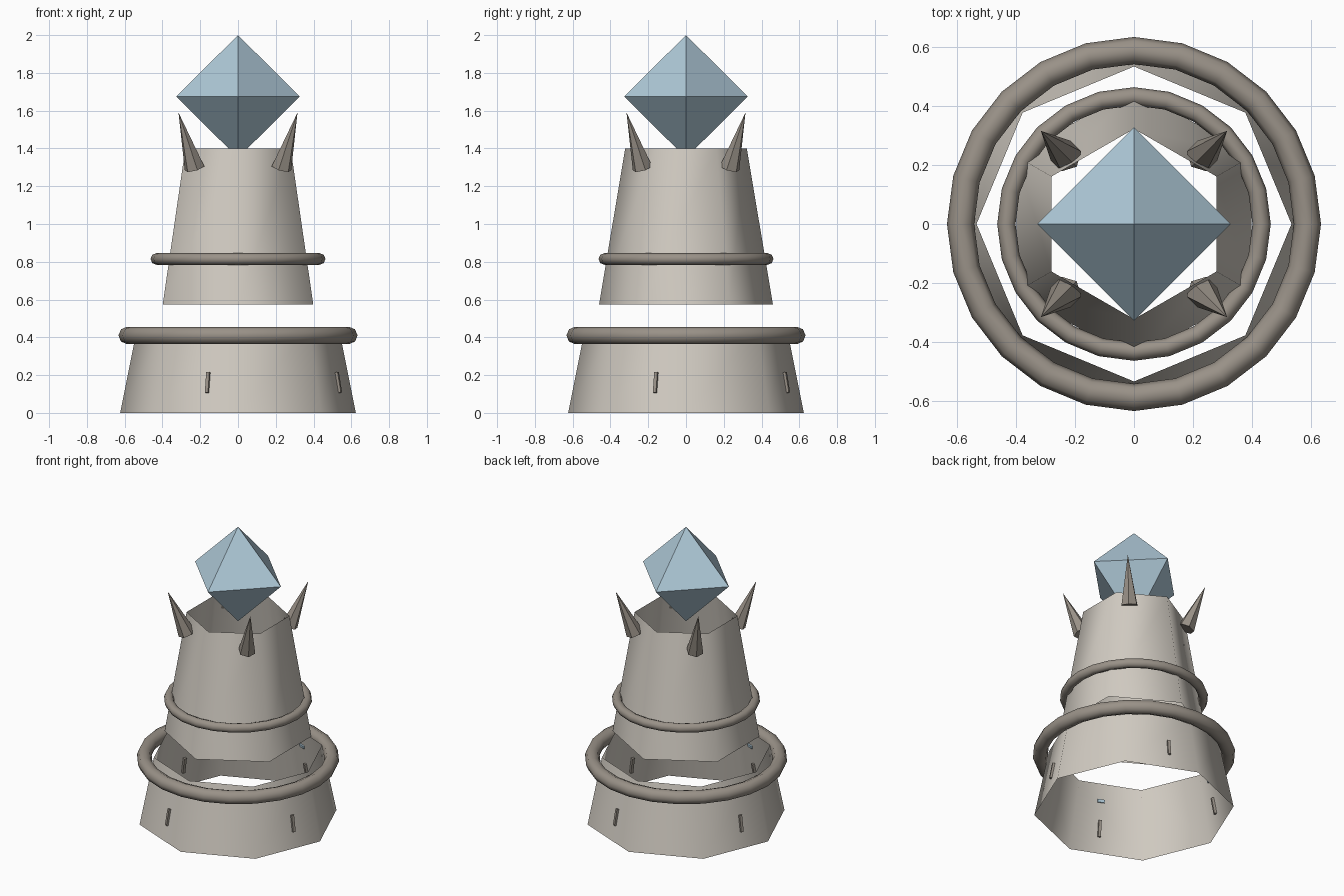
import bpy, bmesh
from math import radians, sin, cos, tau
from mathutils import Vector, Matrix

cube = bpy.data.objects.get("Cube")
if cube:
    bpy.data.objects.remove(cube, do_unlink=True)


def material(name, rgb):
    m = bpy.data.materials.new(name)
    m.use_nodes = True
    m.diffuse_color = (*rgb, 1)
    m.node_tree.nodes["Principled BSDF"].inputs["Base Color"].default_value = (*rgb, 1)
    return m


STONE = material("pale stone", (0.64, 0.60, 0.54))
TRIM = material("dark stone", (0.32, 0.285, 0.245))
CRYSTAL = material("blue crystal", (0.43, 0.59, 0.69))


def finish(name, bm, mat, smooth=False):
    mesh = bpy.data.meshes.new(name)
    for f in bm.faces:
        f.smooth = smooth
    bm.to_mesh(mesh)
    bm.free()
    mesh.materials.append(mat)
    obj = bpy.data.objects.new(name, mesh)
    bpy.context.collection.objects.link(obj)
    return obj


def lathe(name, profile, sides, mat, turn=0, closed=False):
    """Spin a (radius, height) profile around z."""
    bm = bmesh.new()
    rows = []
    for i in range(sides):
        a = tau * i / sides + radians(turn)
        rows.append([bm.verts.new((r * cos(a), r * sin(a), z)) for r, z in profile])
    n = len(profile)
    for i in range(sides):
        a, b = rows[i], rows[(i + 1) % sides]
        for j in range(n if closed else n - 1):
            k = (j + 1) % n
            bm.faces.new((a[j], b[j], b[k], a[k]))
    return finish(name, bm, mat, True)


def ring(name, major, minor, z):
    section = [(major + minor * cos(tau * k / 8), z + minor * sin(tau * k / 8)) for k in range(8)]
    lathe(name, section, 24, TRIM, closed=True)


def box(name, size, matrix, mat):
    bm = bmesh.new()
    bmesh.ops.create_cube(bm, size=1)
    bmesh.ops.scale(bm, vec=size, verts=bm.verts)
    bm.transform(matrix)
    finish(name, bm, mat)


# Open tower walls and their rings
lathe("base_wall", [(0.624, 0), (0.533, 0.455)], 8, STONE)
lathe("upper_wall", [(0.46, 0.575), (0.322, 1.4)], 6, STONE, turn=30)
ring("base_ring", 0.587, 0.046, 0.41)
ring("upper_ring", 0.432, 0.031, 0.815)

# Floating octahedral crystal
bm = bmesh.new()
top, bottom = (bm.verts.new((0, 0, z)) for z in (2.0, 1.35))
belt = [bm.verts.new((0.327 * x, 0.327 * y, 1.675)) for x, y in ((1, 0), (0, 1), (-1, 0), (0, -1))]
for i in range(4):
    a, b = belt[i], belt[(i + 1) % 4]
    bm.faces.new((a, b, top))
    bm.faces.new((b, a, bottom))
finish("crystal", bm, CRYSTAL)

# Outward leaning spikes at the crown
for i, (sx, sy) in enumerate(((1, 1), (-1, 1), (-1, -1), (1, -1))):
    foot = Vector((0.23 * sx, 0.23 * sy, 1.295))
    tip = Vector((0.315 * sx, 0.315 * sy, 1.59))
    axis = tip - foot
    bm = bmesh.new()
    bmesh.ops.create_cone(bm, cap_ends=True, segments=6, radius1=0.055, radius2=0, depth=axis.length)
    bm.transform(Matrix.Translation((foot + tip) / 2) @ axis.to_track_quat("Z", "Y").to_matrix().to_4x4())
    finish(f"crown_spike_{i + 1}", bm, TRIM)

# Narrow slits in the base, each with a small pane on the inner wall
for i in range(4):
    turn = Matrix.Rotation(radians(90 * i - 22.5), 4, "Z")
    lean = Matrix.Rotation(radians(-10), 4, "Y")
    box(f"base_slit_{i + 1}", (0.03, 0.018, 0.11),
        turn @ Matrix.Translation((0.546, 0.055, 0.16)) @ lean, TRIM)
    box(f"slit_pane_{i + 1}", (0.009, 0.045, 0.02),
        turn @ Matrix.Translation((0.508, 0.055, 0.34)) @ lean, CRYSTAL)
